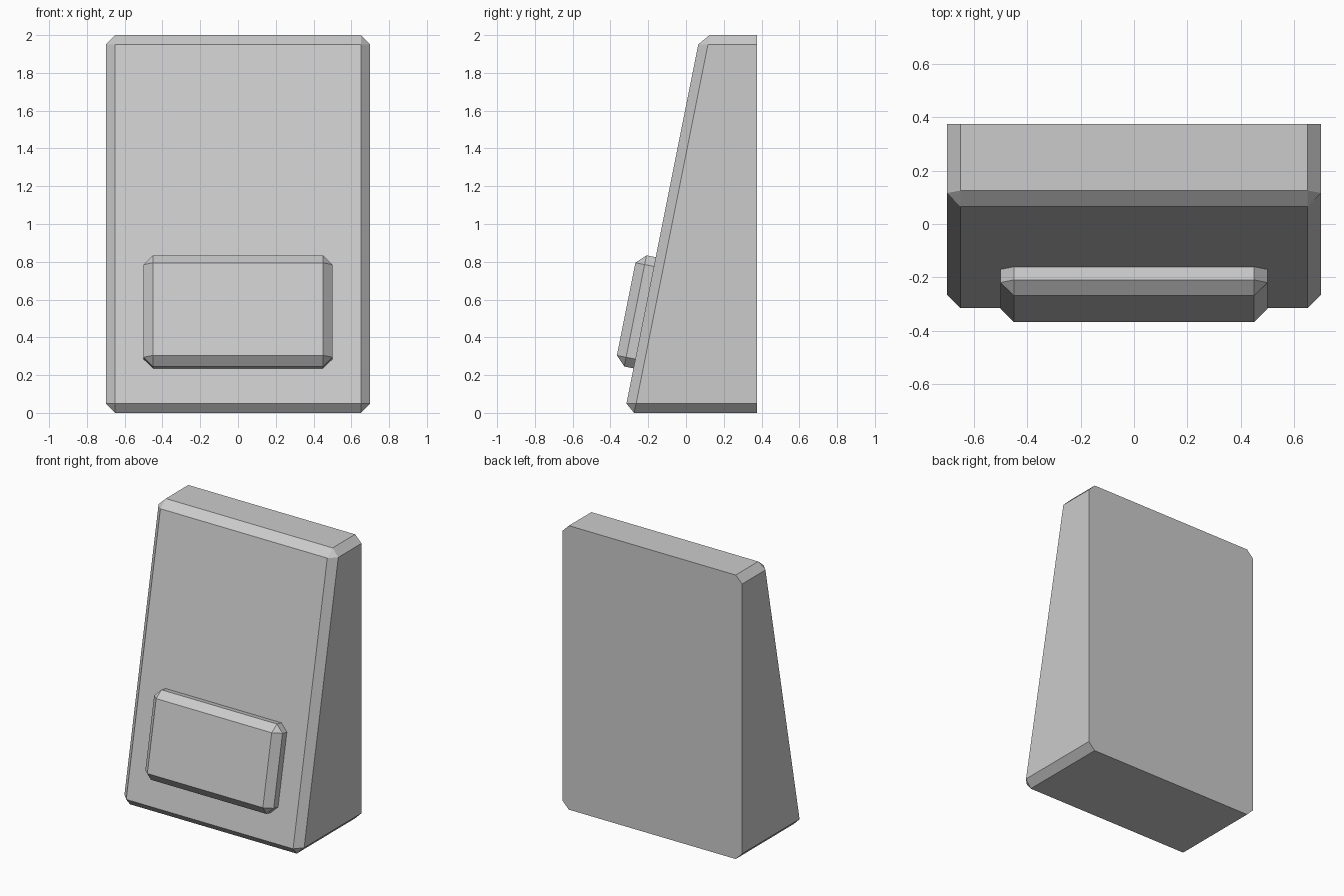
import bpy, bmesh
from mathutils import Vector

if "Cube" in bpy.data.objects:
    bpy.data.objects.remove(bpy.data.objects["Cube"])


def chamfered_block(name, half_width, profile, chamfer=0.05):
    """Extrude a (y, z) profile across x; chamfer every edge except the back rim.
    Profile order: front bottom, front top, back top, back bottom."""
    bm = bmesh.new()
    left, right = [[bm.verts.new((x, y, z)) for y, z in profile]
                   for x in (-half_width, half_width)]
    bm.faces.new(left)
    bm.faces.new(right)
    for i in range(4):
        j = (i + 1) % 4
        bm.faces.new((left[i], left[j], right[j], right[i]))
    bmesh.ops.recalc_face_normals(bm, faces=bm.faces)
    back = set(left[2:] + right[2:])
    edges = [e for e in bm.edges if not all(v in back for v in e.verts)]
    bmesh.ops.bevel(bm, geom=edges, offset=chamfer, offset_type='OFFSET',
                    segments=1, profile=0.5, affect='EDGES', clamp_overlap=True)
    mesh = bpy.data.meshes.new(name)
    bm.to_mesh(mesh)
    bm.free()
    obj = bpy.data.objects.new(name, mesh)
    bpy.context.collection.objects.link(obj)
    return obj


# Wedge body: vertical back, sloping front
front_bottom, front_top = Vector((-0.325, 0.0)), Vector((0.075, 2.0))
chamfered_block("slab_body", 0.7,
                [front_bottom, front_top, (0.375, 2.0), (0.375, 0.0)])

# Raised panel lying on the sloping front, slightly sunk into it
up = (front_top - front_bottom).normalized()
out = Vector((-up.y, up.x))
start = front_bottom + up * 0.2405
height, raised, sunk = 0.6, 0.1, 0.02
chamfered_block("front_panel", 0.5,
                [start + out * raised, start + up * height + out * raised,
                 start + up * height - out * sunk, start - out * sunk])
